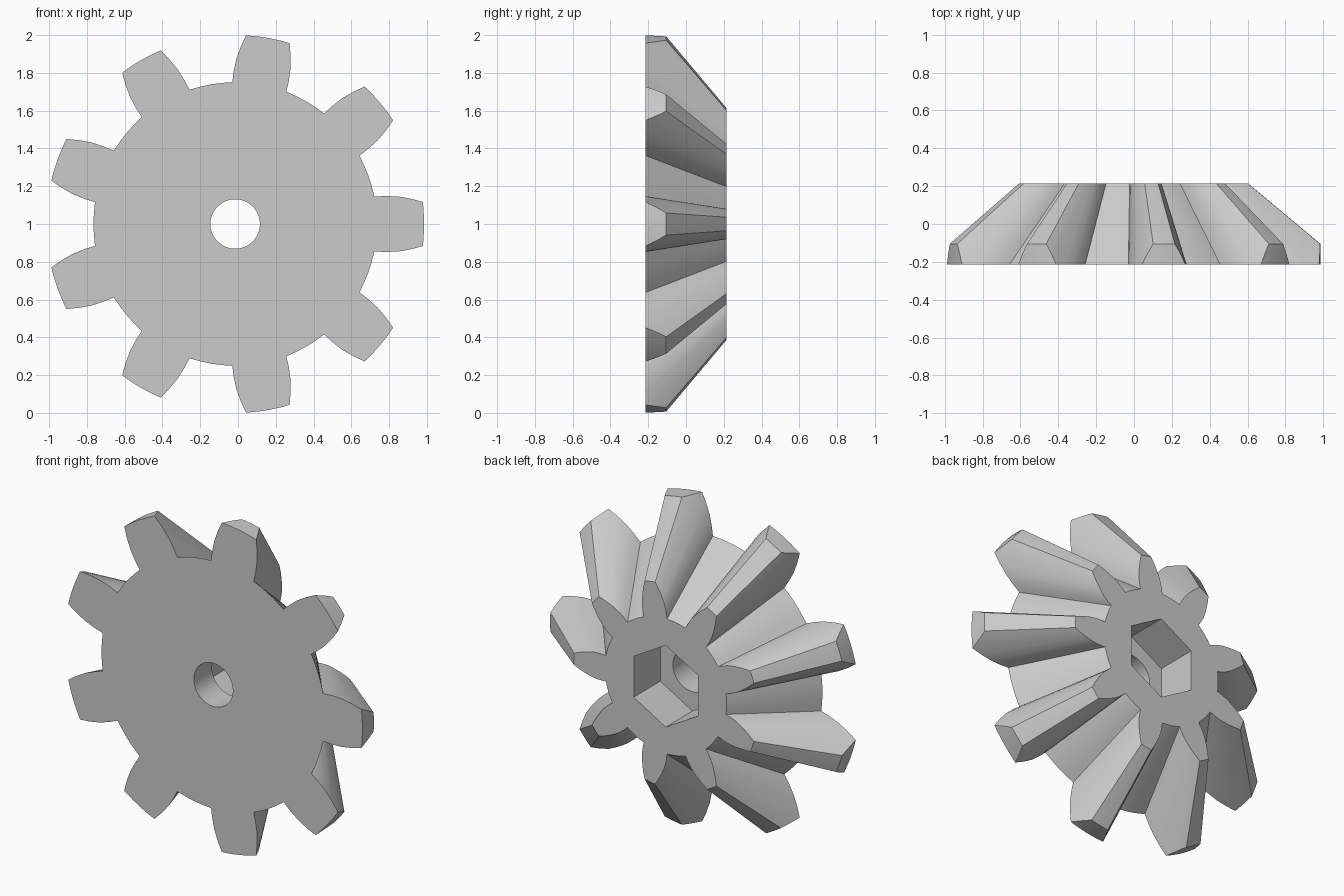
import bpy, bmesh, math
from mathutils import Matrix

cube = bpy.data.objects.get("Cube")
if cube:
    bpy.data.objects.remove(cube, do_unlink=True)

TEETH = 9
FRONT, BACK = -0.215, 0.215
TAPER = 0.545            # back section relative to front section
ROOT_R, TIP_R, RIM_R = 0.75, 1.132, 1.0
AXIS = (-0.015, 0, 1)

# One tooth flank: (distance from axis along tooth, half width)
FLANK = [(0.737, 0.145), (0.79, 0.148), (0.86, 0.146), (0.93, 0.134),
         (0.993, 0.117), (1.065, 0.093), (1.13, 0.066)]


def arc(radius, a0, a1, steps):
    """Points strictly between two angles."""
    return [(radius, a0 + (a1 - a0) * i / steps) for i in range(1, steps)]


def gear_profile():
    """Closed outline of all teeth in (x, z)."""
    half = [(math.hypot(u, w), math.atan2(w, u)) for u, w in FLANK]
    tip, root = half[-1][1], half[0][1]
    pitch = math.tau / TEETH
    tooth = [(r, -a) for r, a in half]
    tooth += arc(TIP_R, -tip, tip, 4)
    tooth += half[::-1]
    tooth += arc(ROOT_R, root, pitch - root, 8)
    return [(r * math.cos(a + k * pitch), r * math.sin(a + k * pitch))
            for k in range(TEETH) for r, a in tooth]


def add_object(name, bm):
    bmesh.ops.recalc_face_normals(bm, faces=bm.faces)
    mesh = bpy.data.meshes.new(name)
    bm.to_mesh(mesh)
    bm.free()
    obj = bpy.data.objects.new(name, mesh)
    bpy.context.collection.objects.link(obj)
    return obj


def prism(name, radius, sides, y0, y1, turn=0.0):
    """Regular prism lying along y."""
    bm = bmesh.new()
    bmesh.ops.create_cone(bm, cap_ends=True, segments=sides, radius1=radius,
                          radius2=radius, depth=y1 - y0)
    matrix = (Matrix.Translation((0, (y0 + y1) / 2, 0))
              @ Matrix.Rotation(turn, 4, 'Y') @ Matrix.Rotation(math.pi / 2, 4, 'X'))
    bmesh.ops.transform(bm, matrix=matrix, verts=bm.verts)
    obj = add_object(name, bm)
    obj.hide_render = True
    return obj


# Tapered gear body
bm = bmesh.new()
outline = gear_profile()
front = [bm.verts.new((x, FRONT, z)) for x, z in outline]
back = [bm.verts.new((x * TAPER, BACK, z * TAPER)) for x, z in outline]
bm.faces.new(front)
bm.faces.new(back[::-1])
for i in range(len(outline)):
    j = (i + 1) % len(outline)
    bm.faces.new((front[i], front[j], back[j], back[i]))
gear = add_object("bevel_gear", bm)

# Trim tooth tips to the rim, bore the shaft hole, sink the hexagonal socket
cutters = [
    (prism("rim_trim", RIM_R, 144, -0.5, 0.5), 'INTERSECT'),
    (prism("shaft_hole", 0.131, 48, -0.5, 0.1), 'DIFFERENCE'),
    (prism("hex_socket", 0.248, 6, -0.04, 0.5), 'DIFFERENCE'),
]
# Put two socket corners straight up and down
socket = cutters[2][0]
if max(v.co.z for v in socket.data.vertices) < 0.24:
    socket.data.transform(Matrix.Rotation(math.pi / 6, 4, 'Y'))

for cutter, operation in cutters:
    mod = gear.modifiers.new(cutter.name, 'BOOLEAN')
    mod.operation = operation
    mod.solver = 'EXACT'
    mod.object = cutter

# Bake the cuts and drop the cutters
bpy.context.view_layer.update()
graph = bpy.context.evaluated_depsgraph_get()
gear_mesh = bpy.data.meshes.new_from_object(gear.evaluated_get(graph))
gear.modifiers.clear()
gear.data = gear_mesh
for cutter, _ in cutters:
    bpy.data.objects.remove(cutter, do_unlink=True)
gear.location = AXIS

# Plain grey finish
grey = bpy.data.materials.new("plain_grey")
grey.use_nodes = True
colour = (0.6, 0.6, 0.6, 1)
grey.diffuse_color = colour
grey.node_tree.nodes["Principled BSDF"].inputs["Base Color"].default_value = colour
gear.data.materials.clear()
gear.data.materials.append(grey)

# Smooth flanks and bore, sharp edges elsewhere
bpy.ops.object.select_all(action='DESELECT')
gear.select_set(True)
bpy.context.view_layer.objects.active = gear
bpy.ops.object.shade_smooth_by_angle(angle=math.radians(25))
